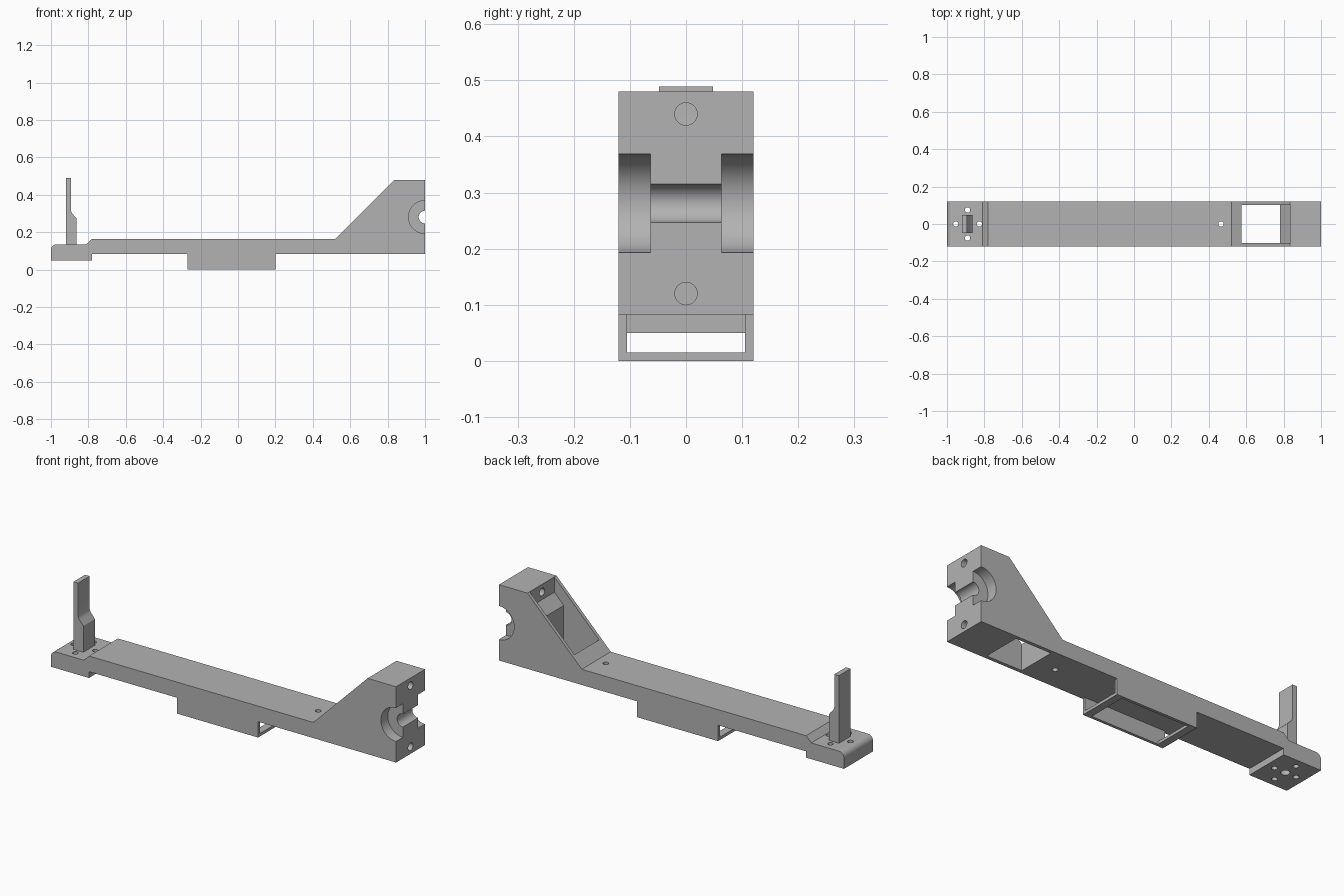
import bpy, bmesh
from math import sin, cos, pi, radians
from mathutils import Matrix

cube = bpy.data.objects.get("Cube")
if cube:
    bpy.data.objects.remove(cube, do_unlink=True)

grey = bpy.data.materials.new("plain grey")
grey.use_nodes = True
GREY = (0.45, 0.45, 0.45, 1)
grey.diffuse_color = GREY
grey.node_tree.nodes["Principled BSDF"].inputs["Base Color"].default_value = GREY


def finish(name, bm):
    bmesh.ops.recalc_face_normals(bm, faces=bm.faces)
    mesh = bpy.data.meshes.new(name)
    bm.to_mesh(mesh)
    bm.free()
    mesh.materials.append(grey)
    obj = bpy.data.objects.new(name, mesh)
    bpy.context.collection.objects.link(obj)
    return obj


def extrude_profile(name, points, half_width):
    """Side outline in x and z, extruded evenly across y."""
    bm = bmesh.new()
    face = bm.faces.new([bm.verts.new((x, -half_width, z)) for x, z in points])
    new = bmesh.ops.extrude_face_region(bm, geom=[face])["geom"]
    verts = [v for v in new if isinstance(v, bmesh.types.BMVert)]
    bmesh.ops.translate(bm, verts=verts, vec=(0, 2 * half_width, 0))
    return finish(name, bm)


def block(name, x0, x1, half_width, z0, z1):
    return extrude_profile(name, [(x0, z0), (x1, z0), (x1, z1), (x0, z1)], half_width)


def cylinder(name, centre, radius, length, axis, sides=32):
    turn = {"X": Matrix.Rotation(pi / 2, 4, "Y"),
            "Y": Matrix.Rotation(pi / 2, 4, "X"),
            "Z": Matrix.Identity(4)}[axis]
    bm = bmesh.new()
    bmesh.ops.create_cone(bm, cap_ends=True, segments=sides, radius1=radius,
                          radius2=radius, depth=length,
                          matrix=Matrix.Translation(centre) @ turn)
    return finish(name, bm)


def cut(target, cutter):
    cutter.hide_render = True
    mod = target.modifiers.new(cutter.name, "BOOLEAN")
    mod.operation = "DIFFERENCE"
    mod.solver = "EXACT"
    mod.object = cutter
    bpy.context.view_layer.objects.active = target
    bpy.ops.object.modifier_apply(modifier=mod.name)
    bpy.data.objects.remove(cutter, do_unlink=True)


def smooth(obj):
    bpy.ops.object.select_all(action="DESELECT")
    obj.select_set(True)
    bpy.context.view_layer.objects.active = obj
    bpy.ops.object.shade_smooth_by_angle(angle=radians(25))


# Main body: foot, beam, strap and sloped end block in one outline
R = 0.03
rounded = [(-1 + R - R * sin(a), 0.135 - R + R * cos(a))
           for a in (i * pi / 12 for i in range(7))]
outline = [(-1, 0.05), (-0.78, 0.05), (-0.78, 0.083), (-0.27, 0.083), (-0.27, 0),
           (0.2, 0), (0.2, 0.083), (1, 0.083), (1, 0.48), (0.835, 0.48),
           (0.52, 0.165), (-0.78, 0.165), (-0.81, 0.135)] + rounded
body = extrude_profile("body", outline, 0.12)

# Strap: lengthwise channel and window in its floor
cut(body, block("strap_channel", -0.3, 0.23, 0.105, 0.015, 0.083))
cut(body, block("strap_window", -0.23, 0.16, 0.105, -0.05, 0.05))

# Pocket through the sloped end block
cut(body, extrude_profile("pocket", [(0.575, 0), (0.78, 0), (0.78, 0.345),
                                     (0.834, 0.4), (0.834, 0.6), (0.575, 0.6)], 0.102))

# Axle groove with wider round recesses at both sides
cut(body, cylinder("axle_groove", (1, 0, 0.281), 0.034, 0.4, "Y", 48))
for side in (-1, 1):
    cut(body, cylinder("side_recess", (1, side * 0.163, 0.281), 0.088, 0.2, "Y", 64))

# Screw holes in the end face
for z in (0.12, 0.44):
    cut(body, cylinder("end_hole", (0.9, 0, z), 0.02, 0.32, "X"))

# Screw holes in the beam and foot
for x, y in ((0.465, 0), (-0.953, 0), (-0.827, 0), (-0.89, 0.075), (-0.89, -0.075)):
    cut(body, cylinder("screw_hole", (x, y, 0.1), 0.014, 0.3, "Z"))
cut(body, cylinder("foot_socket", (-0.89, 0, 0.05), 0.022, 0.1, "Z"))
smooth(body)

# Upright post, thinner above the shoulder
post = extrude_profile("post", [(-0.92, 0.12), (-0.863, 0.12), (-0.863, 0.272),
                                (-0.868, 0.28), (-0.887, 0.3), (-0.893, 0.315),
                                (-0.893, 0.489), (-0.92, 0.489)], 0.048)
smooth(post)
